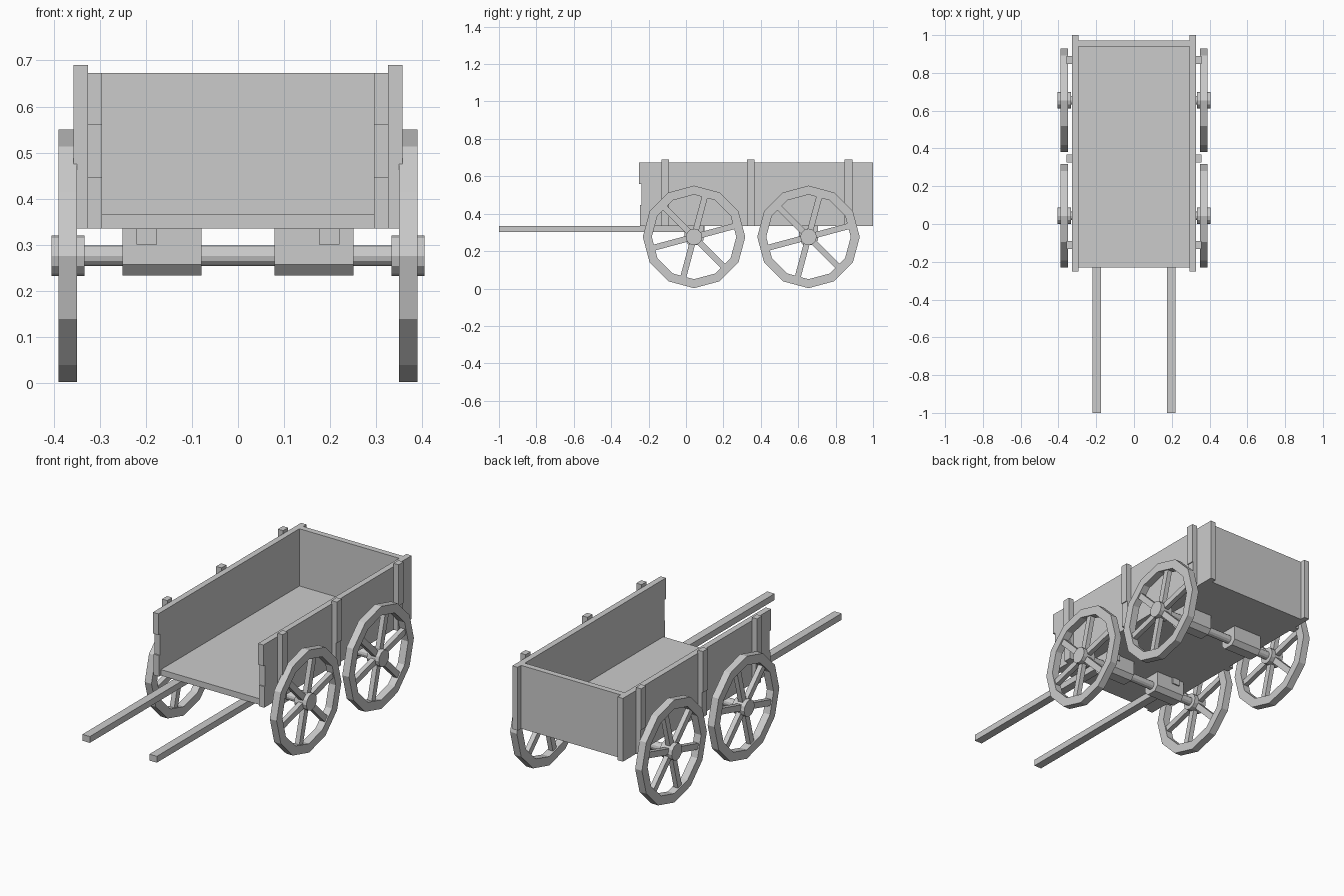
import bpy, bmesh
from math import pi, cos, sin
from mathutils import Matrix

if "Cube" in bpy.data.objects:
    bpy.data.objects.remove(bpy.data.objects["Cube"])


def finish(name, bm):
    bmesh.ops.recalc_face_normals(bm, faces=bm.faces)
    me = bpy.data.meshes.new(name)
    bm.to_mesh(me)
    bm.free()
    ob = bpy.data.objects.new(name, me)
    bpy.context.collection.objects.link(ob)
    return ob


def add_box(bm, x, y, z, mat=Matrix()):
    size = Matrix.Diagonal((x[1] - x[0], y[1] - y[0], z[1] - z[0], 1))
    mid = Matrix.Translation([(a + b) / 2 for a, b in (x, y, z)])
    bmesh.ops.create_cube(bm, size=1, matrix=mat @ mid @ size)


def box(name, x, y, z):
    bm = bmesh.new()
    add_box(bm, x, y, z)
    return finish(name, bm)


def prism_x(name, profile, x0, x1):
    """Extrude a (y, z) outline along x."""
    bm = bmesh.new()
    f = bm.faces.new([bm.verts.new((x0, y, z)) for y, z in profile])
    ext = bmesh.ops.extrude_face_region(bm, geom=[f])['geom']
    bmesh.ops.translate(bm, vec=(x1 - x0, 0, 0),
                        verts=[v for v in ext if isinstance(v, bmesh.types.BMVert)])
    return finish(name, bm)


def ring(y, z, r, n=12):
    return [(y + r * cos(2 * pi * i / n), z + r * sin(2 * pi * i / n)) for i in range(n)]


def span(s, a, b):
    return sorted((s * a, s * b))


AXLE_Z = 0.276
AXLES = {"front": 0.043, "rear": 0.655}


def wheel(name, s, y):
    # Twelve-sided rim
    bm = bmesh.new()
    loops = [[bm.verts.new((x, *p)) for p in ring(y, AXLE_Z, r)]
             for x, r in ((s * 0.35, 0.274), (s * 0.39, 0.274), (s * 0.39, 0.226), (s * 0.35, 0.226))]
    for k in range(4):
        a, b = loops[k], loops[(k + 1) % 4]
        for i in range(12):
            j = (i + 1) % 12
            bm.faces.new((a[i], a[j], b[j], b[i]))
    finish(name + "_rim", bm)
    # Six spokes
    bm = bmesh.new()
    for k in range(6):
        m = Matrix.Translation((s * 0.37, y, AXLE_Z)) @ Matrix.Rotation(pi / 12 + k * pi / 3, 4, 'X')
        add_box(bm, (-0.013, 0.013), (0.03, 0.226), (-0.016, 0.016), m)
    finish(name + "_spokes", bm)
    # Hub
    prism_x(name + "_hub", ring(y, AXLE_Z, 0.044), s * 0.333, s * 0.405)


# Cart bed and tailboard
box("floor", (-0.295, 0.295), (-0.23, 0.94), (0.335, 0.367))
box("tailboard", (-0.295, 0.295), (0.94, 0.972), (0.335, 0.673))

for s, side in ((1, "right"), (-1, "left")):
    # Side board with stepped plank ends at the front
    prism_x(side + "_side_board",
            [(1, 0.335), (1, 0.673), (-0.252, 0.673), (-0.252, 0.56), (-0.238, 0.56),
             (-0.238, 0.447), (-0.245, 0.447), (-0.245, 0.335)], s * 0.295, s * 0.327)
    # Upright posts, slightly thinner low down
    for i, y in enumerate((-0.111, 0.346, 0.868)):
        bm = bmesh.new()
        add_box(bm, span(s, 0.326, 0.357), (y - 0.021, y + 0.021), (0.47, 0.69))
        add_box(bm, span(s, 0.326, 0.352), (y - 0.021, y + 0.021), (0.335, 0.47))
        finish(f"{side}_post_{i + 1}", bm)
    # Pulling shaft
    box(side + "_shaft", span(s, 0.176, 0.22), (-1, 0.1), (0.301, 0.335))
    for end, y in AXLES.items():
        wheel(f"{end}_{side}_wheel", s, y)
        # Axle block with chamfered underside
        prism_x(f"{end}_{side}_axle_block",
                [(y - 0.05, 0.335), (y - 0.05, 0.257), (y - 0.028, 0.233),
                 (y + 0.028, 0.233), (y + 0.05, 0.257), (y + 0.05, 0.335)], s * 0.079, s * 0.251)

for end, y in AXLES.items():
    prism_x(end + "_axle", ring(y, AXLE_Z, 0.022), -0.34, 0.34)
